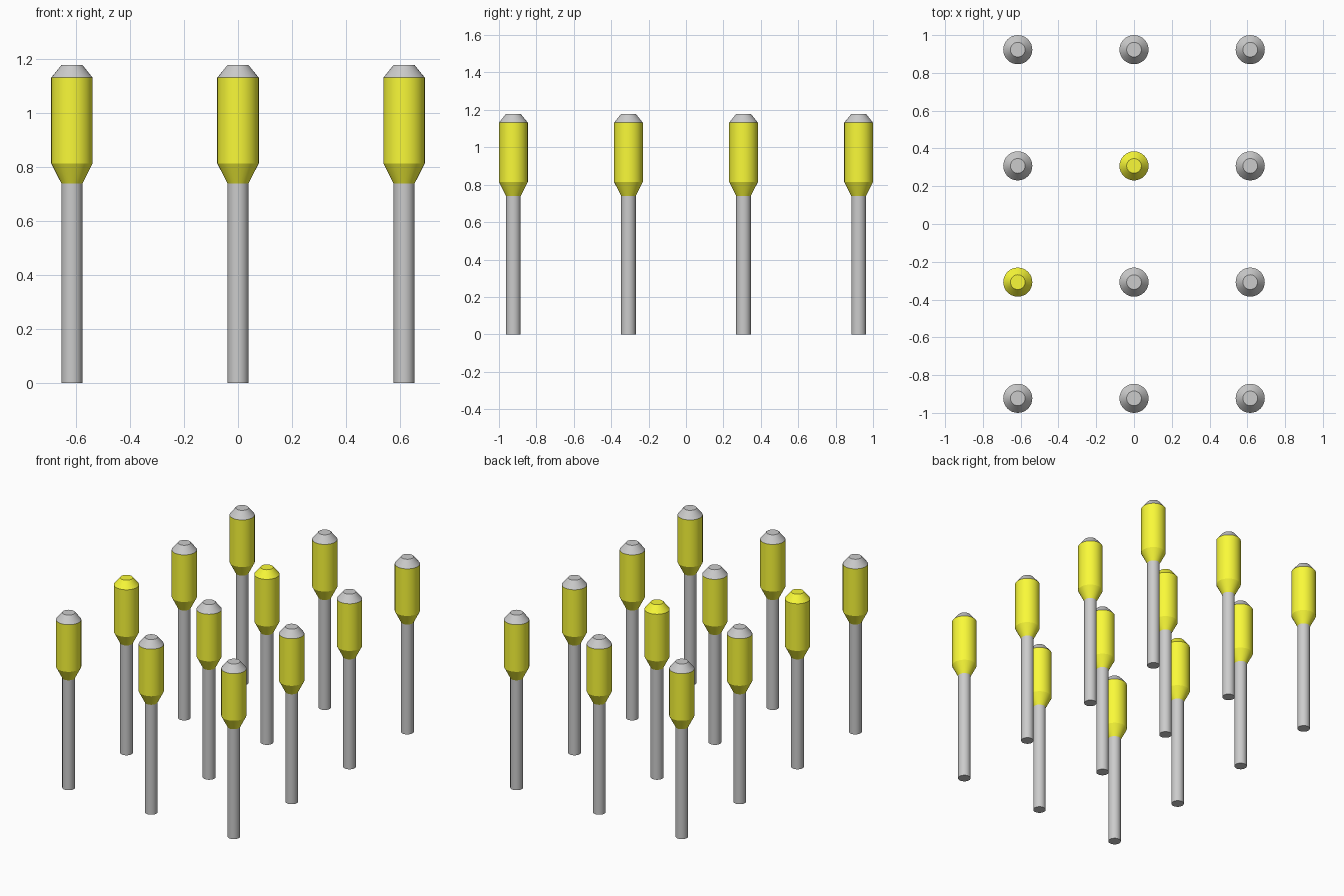
import bpy, bmesh, math

if "Cube" in bpy.data.objects:
    bpy.data.objects.remove(bpy.data.objects["Cube"])

SEG = 32
R = 0.077          # body radius
r = 0.039          # stem and tip radius
STEP = 0.6153      # grid spacing

yellow = bpy.data.materials.new("yellow")
yellow.diffuse_color = (0.95, 0.95, 0.04, 1)
yellow.use_nodes = True
yellow.node_tree.nodes["Principled BSDF"].inputs["Base Color"].default_value = yellow.diffuse_color


def lathe(name, profile, bottom=False, top=False):
    """Mesh turned about z from (radius, height) points, with optional end caps."""
    bm = bmesh.new()
    rings = [[bm.verts.new((rad * math.cos(2 * math.pi * i / SEG),
                            rad * math.sin(2 * math.pi * i / SEG), z))
              for i in range(SEG)] for rad, z in profile]
    for a, b in zip(rings, rings[1:]):
        for i in range(SEG):
            j = (i + 1) % SEG
            bm.faces.new((a[i], a[j], b[j], b[i])).smooth = True
        # keep the profile corners sharp
    for ring in rings:
        for i in range(SEG):
            bm.edges.get((ring[i], ring[(i + 1) % SEG])).smooth = False
    if bottom:
        bm.faces.new(rings[0][::-1])
    if top:
        bm.faces.new(rings[-1])
    me = bpy.data.meshes.new(name)
    bm.to_mesh(me)
    bm.free()
    return me


def place(name, mesh, loc):
    ob = bpy.data.objects.new(name, mesh)
    ob.location = loc
    bpy.context.collection.objects.link(ob)


# Shared part meshes
stem = lathe("stem", [(r, 0), (r, 0.74)], bottom=True)
body = lathe("body", [(r, 0.74), (R, 0.815), (R, 1.132)])
cap_profile = [(R, 1.132), (r, 1.179)]
grey_cap = lathe("grey_cap", cap_profile, top=True)
yellow_cap = lathe("yellow_cap", cap_profile, top=True)
body.materials.append(yellow)
yellow_cap.materials.append(yellow)

# 3 x 4 grid of posts, two of them with yellow caps
for col in range(3):
    for row in range(4):
        loc = ((col - 1) * STEP, (row - 1.5) * STEP, 0)
        tag = f"_{col}_{row}"
        place("stem" + tag, stem, loc)
        place("body" + tag, body, loc)
        lit = (col, row) in {(1, 2), (0, 1)}
        place("cap" + tag, yellow_cap if lit else grey_cap, loc)
